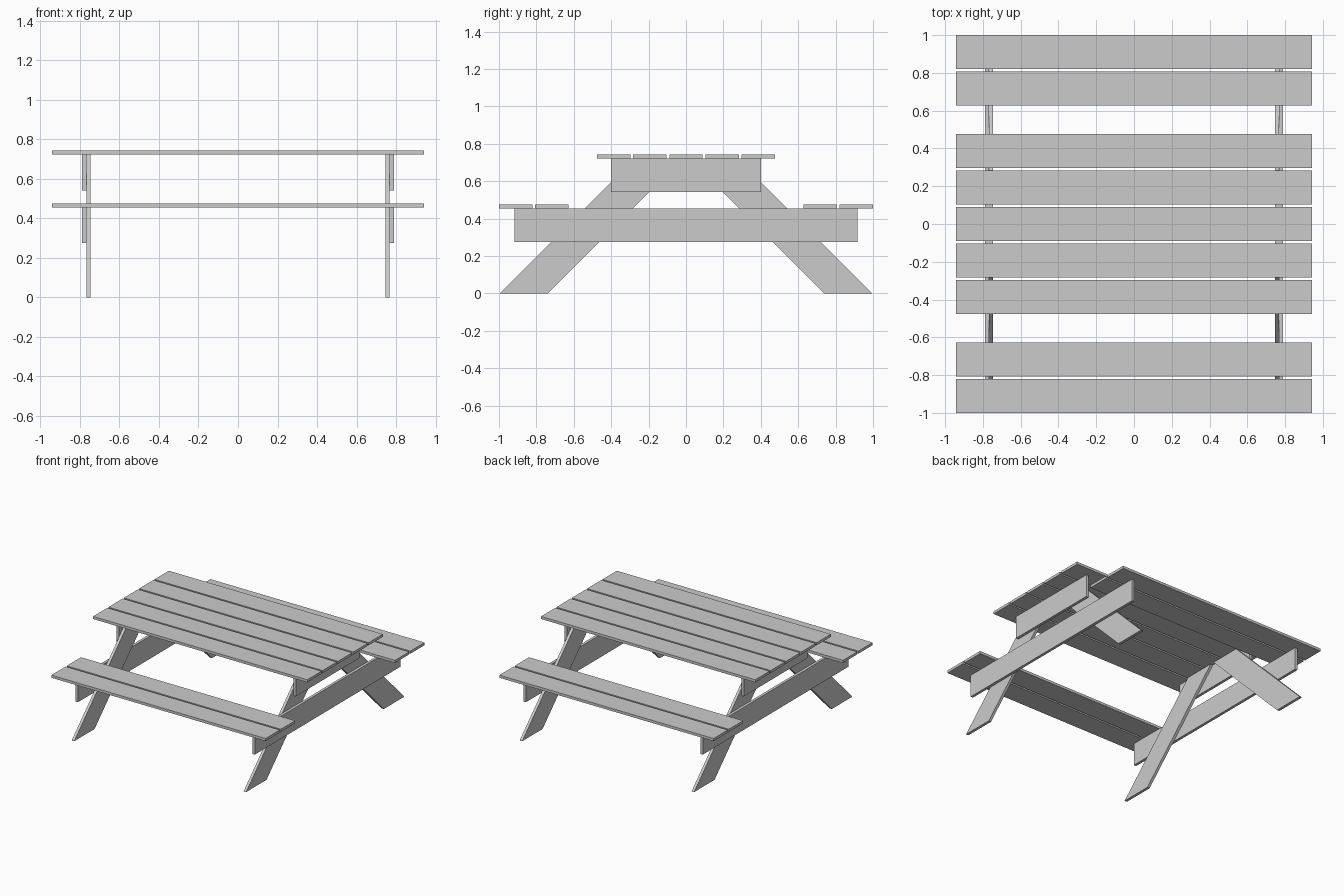
import bpy

if "Cube" in bpy.data.objects:
    bpy.data.objects.remove(bpy.data.objects["Cube"])

T = 0.021          # board thickness
W = 0.179          # board width
PITCH = 0.193      # plank spacing
TOP, SEAT = 0.743, 0.476


def prism(name, profile, x0, x1):
    """Extrude a (y, z) profile along x."""
    n = len(profile)
    verts = [(x, y, z) for x in (x0, x1) for y, z in profile]
    faces = [tuple(reversed(range(n))), tuple(range(n, 2 * n))]
    faces += [(i, (i + 1) % n, n + (i + 1) % n, n + i) for i in range(n)]
    me = bpy.data.meshes.new(name)
    me.from_pydata(verts, [], faces)
    me.update()
    ob = bpy.data.objects.new(name, me)
    bpy.context.collection.objects.link(ob)
    return ob


def board(name, x0, x1, y0, y1, z0, z1):
    return prism(name, [(y0, z0), (y1, z0), (y1, z1), (y0, z1)], x0, x1)


# table top planks
for i in range(-2, 3):
    y = i * PITCH
    board("top_plank", -0.943, 0.943, y - W / 2, y + W / 2, TOP - T, TOP)

# bench planks on both sides
for s in (-1, 1):
    for c in (1 - W / 2, 1 - W / 2 - PITCH):
        board("seat_plank", -0.943, 0.943, s * c - W / 2, s * c + W / 2, SEAT - T, SEAT)

# end frames: two cross braces outside a pair of 45 degree legs
LEG_IN, LEG_OUT = 0.746, 0.768
H = TOP - T
for sx in (-1, 1):
    a, b = sorted((sx * LEG_OUT, sx * (LEG_OUT + T + 0.001)))
    board("top_brace", a, b, -0.4, 0.4, 0.541, H)
    board("seat_brace", a, b, -0.917, 0.917, 0.275, SEAT - T)
    a, b = sorted((sx * LEG_IN, sx * LEG_OUT))
    leg = [(-0.996, 0), (-0.738, 0), (-0.738 + H, H), (-0.996 + H, H)]
    prism("front_leg", leg, a, b)
    prism("back_leg", [(-y, z) for y, z in reversed(leg)], a, b)
